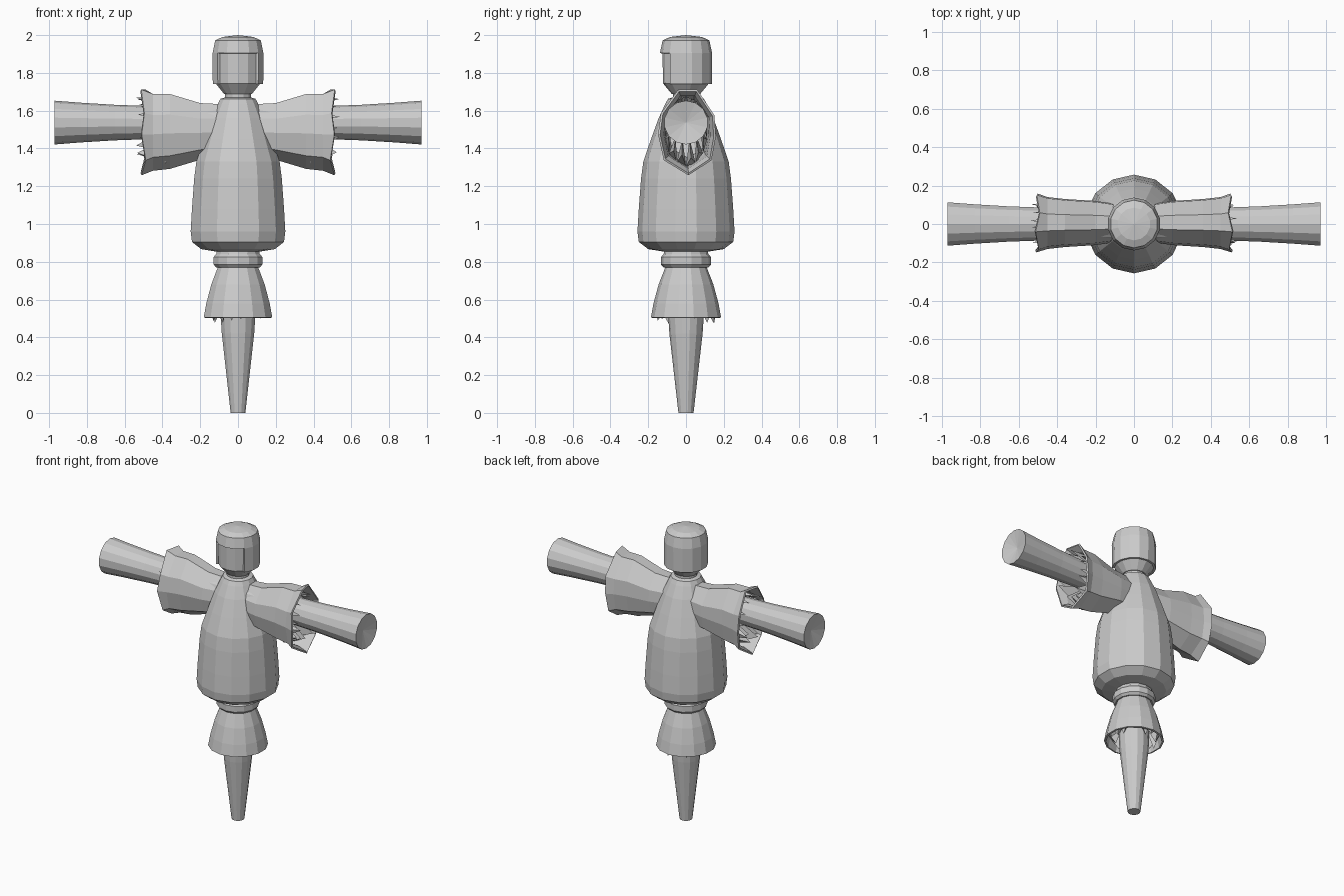
import bpy, bmesh, math, random
from mathutils import Matrix

if "Cube" in bpy.data.objects:
    bpy.data.objects.remove(bpy.data.objects["Cube"])

random.seed(3)
SIDES = 14
grey = bpy.data.materials.new("plain_grey")
grey.diffuse_color = (0.6, 0.6, 0.6, 1)
grey.use_nodes = True
grey.node_tree.nodes["Principled BSDF"].inputs["Base Color"].default_value = grey.diffuse_color


def skin(name, rings, keep=None, thick=0, matrix=None):
    """Join closed rings of points into one flat-faced object."""
    bm = bmesh.new()
    loops = [[bm.verts.new(p) for p in ring] for ring in rings]
    n = len(rings[0])
    for a, b in zip(loops, loops[1:]):
        for i in range(n):
            j = (i + 1) % n
            bm.faces.new((a[i], a[j], b[j], b[i]))
    bmesh.ops.remove_doubles(bm, verts=bm.verts, dist=0.0005)
    if keep:
        bmesh.ops.delete(bm, geom=[f for f in bm.faces if not keep(f.calc_center_median())],
                         context='FACES')
    if matrix:
        bm.transform(matrix)
    bmesh.ops.recalc_face_normals(bm, faces=bm.faces)
    return finish(name, bm, thick)


def finish(name, bm, thick=0):
    mesh = bpy.data.meshes.new(name)
    bm.to_mesh(mesh)
    bm.free()
    mesh.materials.append(grey)
    ob = bpy.data.objects.new(name, mesh)
    bpy.context.collection.objects.link(ob)
    if thick:
        mod = ob.modifiers.new("thickness", 'SOLIDIFY')
        mod.thickness = thick
        mod.offset = -1
    return ob


def lathe(name, profile, **kw):
    """Turn (radius, height) points around the z axis."""
    angles = [math.pi / 2 + 2 * math.pi * i / SIDES for i in range(SIDES)]
    rings = [[(r * math.cos(a), r * math.sin(a), z) for a in angles] for r, z in profile]
    return skin(name, rings, **kw)


def straw(name, outer, inner, base, tip, matrix, n=14):
    """Ring of ragged tufts; outer and inner give (half width, half height, centre)."""
    bm = bmesh.new()

    def point(size, a, d):
        return bm.verts.new((size[0] * math.cos(a), size[1] * math.sin(a) + size[2], d))

    for i in range(n):
        a = 2 * math.pi * i / n
        w = math.pi / n
        t = random.uniform(0.35, 0.95)
        mid = [inner[k] + (outer[k] - inner[k]) * t for k in range(3)]
        p, q = point(outer, a - w, base), point(outer, a + w, base)
        r = point(inner, a, base)
        s = point(mid, a + random.uniform(-w, w) * 0.5, tip + random.uniform(-0.03, 0.02))
        for f in ((p, q, s), (q, r, s), (r, p, s), (p, r, q)):
            bm.faces.new(f)
    bm.transform(matrix)
    bmesh.ops.recalc_face_normals(bm, faces=bm.faces)
    return finish(name, bm)


# Post, skirt and belt
lathe("post", [(0, 0), (0.04, 0), (0.088, 0.42), (0.094, 0.51), (0.09, 0.62), (0, 0.62)])
lathe("skirt", [(0.108, 0.775), (0.145, 0.68), (0.172, 0.58), (0.186, 0.505)], thick=0.012)
straw("skirt_straw", (0.165, 0.165, 0), (0.09, 0.09, 0), -0.57, -0.49,
      Matrix.Rotation(math.pi, 4, 'X'))
lathe("belt", [(0, 0.77), (0.118, 0.77), (0.132, 0.785), (0.132, 0.825),
               (0.118, 0.842), (0.112, 0.87), (0, 0.87)])

# Stuffed body with neck
lathe("body", [(0, 0.86), (0.125, 0.855), (0.2, 0.867), (0.25, 0.905), (0.257, 0.96),
               (0.25, 1.08), (0.238, 1.24), (0.226, 1.33), (0.185, 1.45), (0.145, 1.56),
               (0.11, 1.635), (0.095, 1.663), (0.07, 1.67), (0.07, 1.70), (0, 1.70)])

# Head and the hood wrapped round it, open at the face
lathe("head", [(0, 1.68), (0.075, 1.688), (0.122, 1.745), (0.124, 1.90), (0.11, 1.96), (0, 1.97)])
lathe("hood", [(0.137, 1.742), (0.138, 1.905), (0.124, 1.972), (0.085, 1.99), (0, 2.0)],
      keep=lambda c: c.z > 1.9 or c.y > -0.09, thick=0.014)

# Arms, sleeves and straw on both sides
SECTION = [(-0.3, 1), (0.35, 1), (0.95, 0.4), (1, -0.1), (0.85, -0.65),
           (0.05, -1), (-0.8, -0.65), (-1, -0.05), (-0.9, 0.45)]
STATIONS = [(0.02, 1.50, 0.12, 0.085), (0.1, 1.495, 0.14, 0.10), (0.2, 1.49, 0.15, 0.115),
            (0.36, 1.49, 0.198, 0.125), (0.45, 1.485, 0.203, 0.135), (0.5, 1.485, 0.227, 0.153)]
for side, s in (("left", -1), ("right", 1)):
    # local x -> y, local y -> z, local z -> outward
    out = Matrix(((0, 0, s, 0), (1, 0, 0, 0), (0, 1, 0, 0), (0, 0, 0, 1)))
    lathe(side + "_arm", [(0, 0.05), (0.085, 0.05), (0.088, 0.48), (0.094, 0.65), (0.105, 0.83),
                          (0.116, 0.972), (0, 0.945)],
          matrix=Matrix.Translation((0, 0, 1.537)) @ out)
    rings = []
    for i, (x, zc, hz, hy) in enumerate(STATIONS):
        # the cuff edge waves in and out
        wave = 0.012 if i == len(STATIONS) - 1 else 0
        rings.append([(s * (x + wave * math.cos(k * 2.6)), y * hy + 0.005, zc + z * hz)
                      for k, (y, z) in enumerate(SECTION)])
    skin(side + "_sleeve", rings, thick=0.012)
    straw(side + "_straw", (0.115, 0.185, 1.49), (0.085, 0.085, 1.537), 0.38, 0.52, out)
